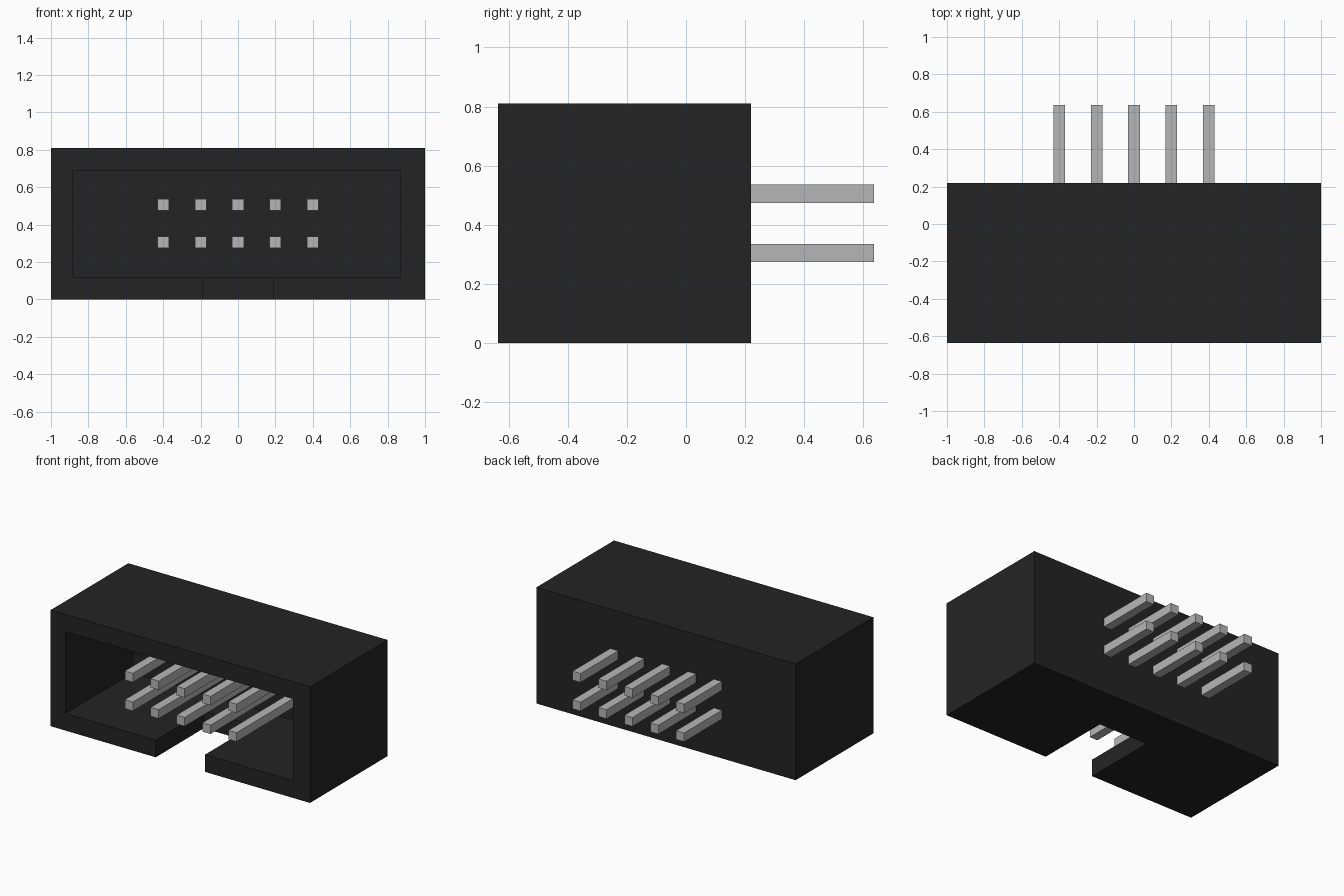
import bpy
import bmesh

default = bpy.data.objects.get("Cube")
if default:
    bpy.data.objects.remove(default, do_unlink=True)


def make_material(name, rgb, roughness):
    mat = bpy.data.materials.new(name)
    mat.use_nodes = True
    mat.diffuse_color = (*rgb, 1)
    bsdf = mat.node_tree.nodes["Principled BSDF"]
    bsdf.inputs["Base Color"].default_value = (*rgb, 1)
    bsdf.inputs["Roughness"].default_value = roughness
    return mat


def box(name, x, y, z, mat=None):
    """Box spanning the given (min, max) range on each axis."""
    bm = bmesh.new()
    bmesh.ops.create_cube(bm, size=1)
    for v in bm.verts:
        for i, (lo, hi) in enumerate((x, y, z)):
            v.co[i] = lo if v.co[i] < 0 else hi
    mesh = bpy.data.meshes.new(name)
    bm.to_mesh(mesh)
    bm.free()
    obj = bpy.data.objects.new(name, mesh)
    bpy.context.collection.objects.link(obj)
    if mat:
        mesh.materials.append(mat)
    return obj


def cut(target, cutter):
    """Subtract the cutter from the target, then discard the cutter."""
    cutter.hide_render = True
    mod = target.modifiers.new("cut", "BOOLEAN")
    mod.operation = "DIFFERENCE"
    mod.solver = "EXACT"
    mod.object = cutter
    bpy.context.view_layer.objects.active = target
    bpy.ops.object.modifier_apply(modifier=mod.name)
    bpy.data.objects.remove(cutter, do_unlink=True)


black = make_material("black plastic", (0.0175, 0.0175, 0.0175), 0.6)
metal = make_material("light grey metal", (0.47, 0.47, 0.47), 0.5)

FRONT, BACK, PIN_END = -0.635, 0.22, 0.635

# Shroud: open at the front, with a key slot through the floor
housing = box("housing", (-1, 1), (FRONT, BACK), (0, 0.81), black)
cut(housing, box("cavity_cutter", (-0.885, 0.87), (FRONT - 0.1, 0.105), (0.12, 0.69)))
cut(housing, box("slot_cutter", (-0.19, 0.19), (FRONT - 0.1, -0.105), (-0.1, 0.2)))

# Two rows of five square pins running through the back wall
HALF = 0.031
for row, z in (("lower", 0.305), ("upper", 0.505)):
    for i in range(5):
        x = (i - 2) * 0.2
        box(f"{row}_pin_{i + 1}", (x - HALF, x + HALF),
            (FRONT + 0.003, PIN_END), (z - HALF, z + HALF), metal)
